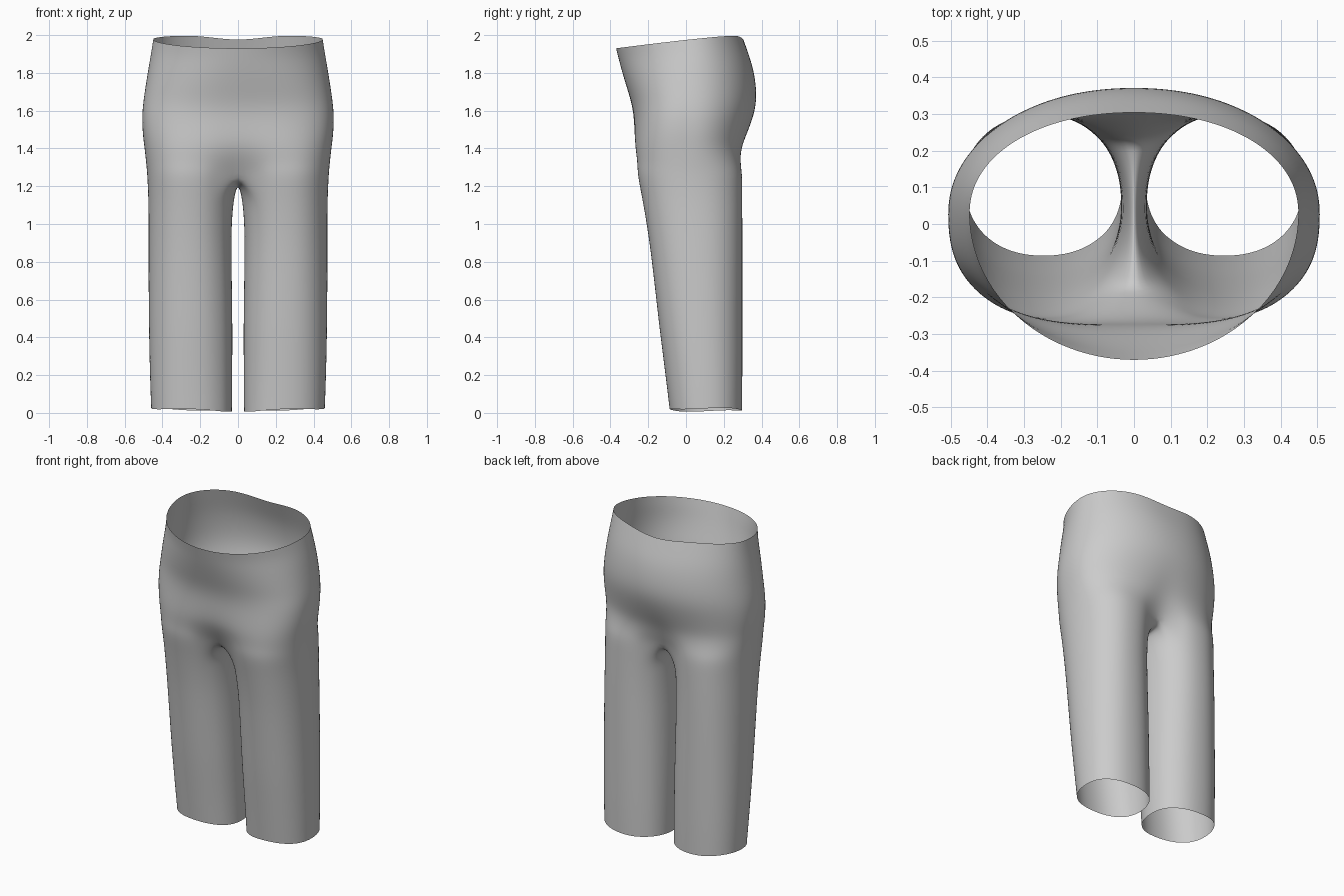
import bpy, bmesh
from math import sin, cos, pi, radians, copysign, exp

if "Cube" in bpy.data.objects:
    bpy.data.objects.remove(bpy.data.objects["Cube"])

M, K = 20, 10          # segments on the outer half ring / on the inner leg side

# waist and hip rings: z, half width, front y, back y, front roundness, tilt, blend to leg
HIPS = [
    (2.00, .450, -.372, .305, 2.0, 1.0, 0),
    (1.93, .460, -.358, .328, 2.0, .80, 0),
    (1.84, .475, -.340, .356, 2.1, .50, 0),
    (1.74, .490, -.315, .372, 2.25, .25, 0),
    (1.65, .503, -.290, .374, 2.4, .08, 0),
    (1.57, .510, -.278, .360, 2.6, 0, .02),
    (1.48, .507, -.280, .332, 2.7, 0, .10),
    (1.40, .496, -.282, .306, 2.7, 0, .28),
    (1.32, .486, -.270, .300, 2.6, 0, .65),
    (1.26, .480, -.258, .300, 2.5, 0, 1.0),
]
# leg rings: z, inner x, outer x, front y, back y
LEGS = [
    (1.60, .000, .510, -.280, .350),
    (1.40, .000, .496, -.280, .304),
    (1.26, .000, .482, -.258, .300),
    (1.16, .017, .477, -.238, .300),
    (1.05, .031, .475, -.218, .300),
    (.90, .036, .475, -.194, .300),
    (.70, .032, .475, -.170, .300),
    (.45, .029, .473, -.142, .300),
    (.20, .030, .468, -.110, .300),
    (.02, .032, .461, -.088, .298),
]


def power(v, n):
    return copysign(abs(v) ** (2 / n), v)


def leg_point(z, a):
    for hi, lo in zip(LEGS, LEGS[1:]):
        if hi[0] >= z >= lo[0]:
            break
    f = (hi[0] - z) / (hi[0] - lo[0])
    x0, x1, y0, y1 = [p + (q - p) * f for p, q in zip(hi[1:], lo[1:])]
    return ((x0 + x1) / 2 + (x1 - x0) / 2 * power(cos(a), 2.2),
            (y0 + y1) / 2 + (y1 - y0) / 2 * power(sin(a), 2.2))


def hip_ring(z, w, yf, yb, n, tilt, t):
    pts = []
    for j in range(M + 1):
        u = j / M
        a = pi * (u - .5)
        e = n if a < 0 else 2.1
        x = w * power(max(cos(a), 0), e)
        y = .03 + ((.03 - yf) if a < 0 else (yb - .03)) * power(sin(a), e)
        lx, ly = leg_point(min(z, 1.6), radians(-135 + 270 * u))
        x, y = x + (lx - x) * t, y + (ly - y) * t
        if j in (0, M):
            x = 0
        drop = .07 * max(0, (.28 - y) / .65) ** 1.2
        if y > 0:
            drop += .025 * exp(-(x / .17) ** 2)
        pts.append((x, y, z - tilt * drop))
    return pts


def leg_ring(z):
    pts = []
    for j in range(M + K):
        a = radians(-135 + 270 * j / M if j <= M else 135 + 90 * (j - M) / K)
        x, y = leg_point(z, a)
        wave = (.016 * (x / .46) - .012 + .004 * sin(3 * a)) if z < .1 else 0
        pts.append((x, y, z + wave))
    return pts


def bridge(bm, upper, lower, closed):
    n = len(upper)
    for j in range(n if closed else n - 1):
        k = (j + 1) % n
        bm.faces.new((upper[j], lower[j], lower[k], upper[k]))


bm = bmesh.new()
# waist, hips and seat
rings = [[bm.verts.new(p) for p in hip_ring(*r)] for r in HIPS]
for a, b in zip(rings, rings[1:]):
    bridge(bm, a, b, False)
# crotch seam joins the front and back centre points
seam = []
for i in range(1, K):
    y = leg_point(1.26, radians(135 + 90 * i / K))[1]
    seam.append(bm.verts.new((0, y, 1.26 - .05 * sin(pi * i / K))))
# leg tube down to the open hem
prev = rings[-1] + seam
for z in (1.16, 1.06, .92, .76, .6, .44, .28, .14, .02):
    ring = [bm.verts.new(p) for p in leg_ring(z)]
    bridge(bm, prev, ring, True)
    prev = ring
bmesh.ops.recalc_face_normals(bm, faces=bm.faces)
# make sure normals point outwards
bm.faces.ensure_lookup_table()
if max(bm.faces, key=lambda f: f.calc_center_median().x).normal.x < 0:
    bmesh.ops.reverse_faces(bm, faces=bm.faces)

mesh = bpy.data.meshes.new("trousers")
bm.to_mesh(mesh)
bm.free()
trousers = bpy.data.objects.new("trousers", mesh)
bpy.context.collection.objects.link(trousers)
for p in mesh.polygons:
    p.use_smooth = True

# mirror the other half, then smooth the cloth
mir = trousers.modifiers.new("mirror", 'MIRROR')
mir.use_clip = True
mir.merge_threshold = .001
sub = trousers.modifiers.new("smooth", 'SUBSURF')
sub.levels = sub.render_levels = 2
